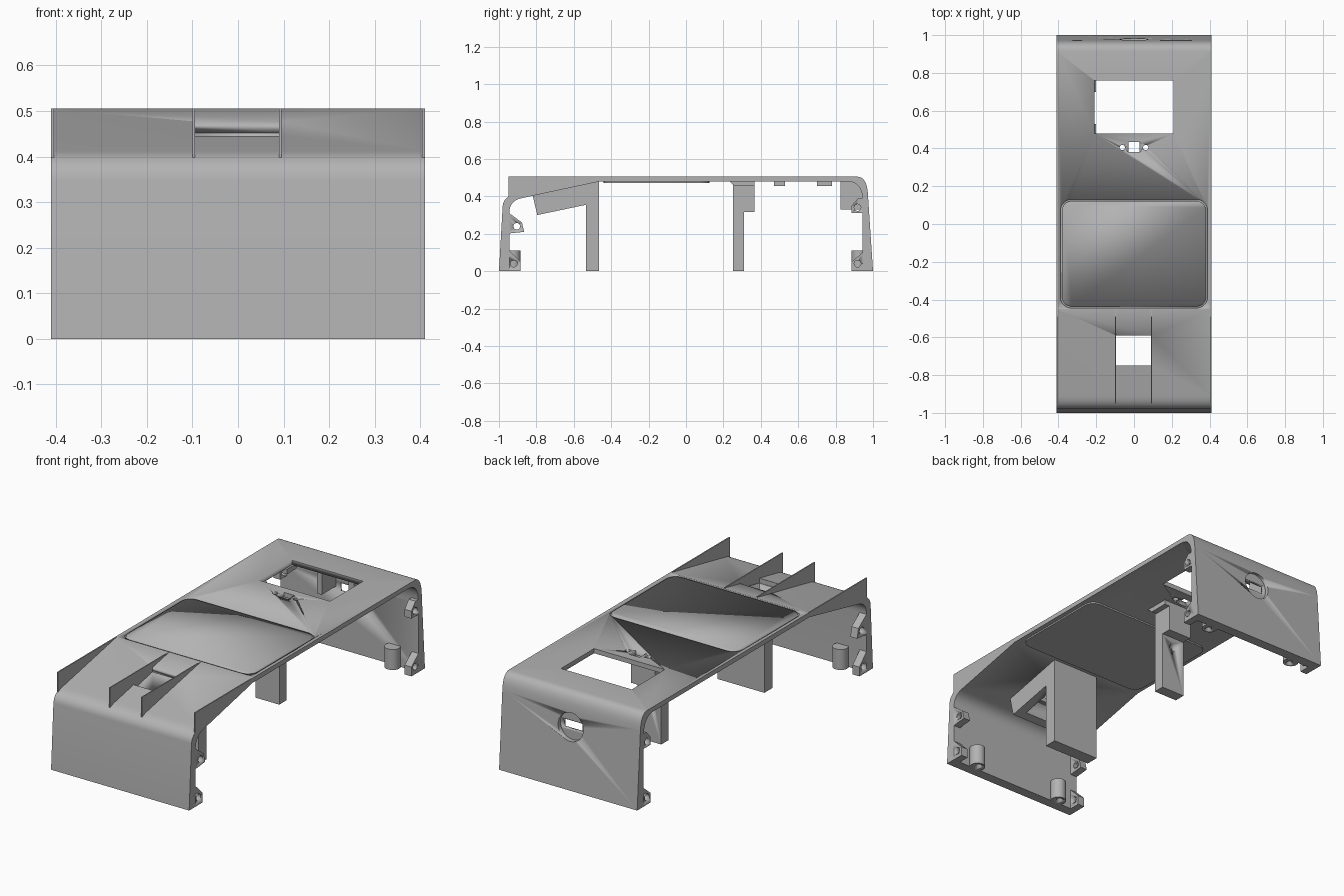
import bpy
import math

if "Cube" in bpy.data.objects:
    bpy.data.objects.remove(bpy.data.objects["Cube"])

grey = bpy.data.materials.new("light grey plastic")
grey.use_nodes = True
GREY = (0.45, 0.45, 0.45, 1)
grey.diffuse_color = GREY
grey.node_tree.nodes["Principled BSDF"].inputs["Base Color"].default_value = GREY


def bend(a, c, b, n=8):
    """Rounded corner from a to b, pulled toward c."""
    return [tuple((1 - t) ** 2 * a[i] + 2 * t * (1 - t) * c[i] + t * t * b[i] for i in (0, 1))
            for t in (k / n for k in range(n + 1))]


def prism(name, outline, lo, hi, axis="x"):
    """Extrude an outline: (y, z) along x, (x, z) along y, or (x, y) along z."""
    place = {"x": lambda u, v, w: (w, u, v),
             "y": lambda u, v, w: (u, w, v),
             "z": lambda u, v, w: (u, v, w)}[axis]
    n = len(outline)
    verts = [place(u, v, w) for w in (lo, hi) for u, v in outline]
    faces = [list(range(n)), list(range(n, 2 * n))]
    faces += [(i, (i + 1) % n, (i + 1) % n + n, i + n) for i in range(n)]
    mesh = bpy.data.meshes.new(name)
    mesh.from_pydata(verts, [], faces)
    mesh.materials.append(grey)
    obj = bpy.data.objects.new(name, mesh)
    bpy.context.collection.objects.link(obj)
    select(obj)
    bpy.ops.object.mode_set(mode="EDIT")
    bpy.ops.mesh.select_all(action="SELECT")
    bpy.ops.mesh.normals_make_consistent(inside=False)
    bpy.ops.object.mode_set(mode="OBJECT")
    bpy.ops.object.shade_smooth_by_angle(angle=math.radians(25))
    return obj


def select(obj):
    bpy.ops.object.select_all(action="DESELECT")
    obj.select_set(True)
    bpy.context.view_layer.objects.active = obj


def rect(u0, u1, v0, v1):
    return [(u0, v0), (u1, v0), (u1, v1), (u0, v1)]


def circle(u, v, r, n=24):
    return [(u + r * math.cos(2 * math.pi * k / n), v + r * math.sin(2 * math.pi * k / n))
            for k in range(n)]


def rounded(hx, y0, y1, r):
    pts = []
    for cx, cy, start in ((hx - r, y1 - r, 0), (r - hx, y1 - r, 90),
                          (r - hx, y0 + r, 180), (hx - r, y0 + r, 270)):
        for k in range(6):
            a = math.radians(start + 18 * k)
            pts.append((cx + r * math.cos(a), cy + r * math.sin(a)))
    return pts


def cut(obj, *cutters):
    for cutter in cutters:
        mod = obj.modifiers.new("cut", "BOOLEAN")
        mod.operation = "DIFFERENCE"
        mod.solver = "EXACT"
        mod.object = cutter
        select(obj)
        bpy.ops.object.modifier_apply(modifier=mod.name)
        bpy.data.objects.remove(cutter)


HALF = 0.41
TOP = 0.505

# Bent shell: front wall, sloped deck, flat top, back wall
outer = [(-1, 0)] + bend((-0.98, 0.35), (-0.975, 0.40), (-0.91, 0.413))
outer += [(-0.45, TOP)] + bend((0.915, TOP), (0.965, TOP), (0.972, 0.42)) + [(1, 0)]
inner = [(0.945, 0)] + bend((0.945, 0.37), (0.945, 0.48), (0.86, 0.48))
inner += [(-0.46, 0.48)] + bend((-0.87, 0.392), (-0.945, 0.38), (-0.945, 0.31)) + [(-0.945, 0)]
shell = prism("shell", outer + inner, -HALF, HALF)

# Openings in the top, the deck and the back wall
cut(shell,
    prism("window_cutter", rect(-0.21, 0.21, 0.48, 0.76), 0.4, 0.6, "z"),
    prism("button_cutter", rect(-0.03, 0.03, 0.38, 0.435), 0.4, 0.6, "z"),
    prism("left_pin_cutter", circle(0.062, 0.405, 0.014), 0.4, 0.6, "z"),
    prism("right_pin_cutter", circle(-0.062, 0.405, 0.014), 0.4, 0.6, "z"),
    prism("deck_cutter", rect(-0.095, 0.09, -0.75, -0.59), 0.3, 0.6, "z"),
    prism("socket_cutter", circle(0, 0.33, 0.075, 32), 0.958, 1.1, "y"),
    prism("slot_cutter", rect(-0.055, 0.055, 0.31, 0.355), 0.9, 1.1, "y"))

# Shallow rounded groove that frames the top panel
groove = prism("groove_cutter", rounded(0.39, -0.445, 0.13, 0.06), 0.497, 0.55, "z")
cut(groove, prism("groove_core", rounded(0.382, -0.437, 0.122, 0.052), 0.45, 0.6, "z"))
cut(shell, groove)
prism("panel_backing", rounded(0.385, -0.44, 0.125, 0.055), 0.472, 0.485, "z")

# Four thin fins that carry the top line over the deck
fin = [(-0.95, 0.392), (-0.45, 0.497), (-0.45, TOP), (-0.95, TOP)]
for name, x in (("right_outer_fin", -HALF), ("right_inner_fin", -0.1),
                ("left_inner_fin", 0.09), ("left_outer_fin", HALF - 0.006)):
    prism(name, fin, x, x + 0.006)

# Screw bosses at the side edges and round posts on the walls
lower_front = [(-0.985, 0), (-0.885, 0), (-0.885, 0.05), (-0.945, 0.11), (-0.985, 0.11)]
upper_front = [(-0.96, 0.2), (-0.865, 0.21), (-0.877, 0.26), (-0.945, 0.31), (-0.96, 0.31)]
lower_back = [(0.98, 0), (0.885, 0), (0.885, 0.05), (0.945, 0.1), (0.98, 0.1)]
upper_back = [(0.96, 0.31), (0.885, 0.31), (0.885, 0.35), (0.92, 0.39), (0.96, 0.39)]
bosses = (("lower_front_boss", lower_front, -0.92, 0.04),
          ("upper_front_boss", upper_front, -0.905, 0.24),
          ("lower_back_boss", lower_back, 0.917, 0.04),
          ("upper_back_boss", upper_back, 0.917, 0.34))
for side, s in (("left", 1), ("right", -1)):
    a, b = sorted((s * (HALF - 0.04), s * HALF))
    for name, outline, y, z in bosses:
        boss = prism(f"{side}_{name}", outline, a, b)
        cut(boss, prism("screw_cutter", circle(y, z, 0.018, 16), a - 0.1, b + 0.1))
    for end, y in (("front", -0.925), ("back", 0.925)):
        post = prism(f"{side}_{end}_post", circle(s * 0.27, y, 0.04), 0, 0.11, "z")
        cut(post, prism("post_cutter", circle(s * 0.27, y + (0.012 if y < 0 else -0.012), 0.017, 16),
                        -0.1, 0.08, "z"))
    # Plates beside the socket
    a, b = sorted((s * 0.08, s * 0.11))
    prism(f"{side}_socket_plate", rect(0.825, 0.95, 0.33, 0.485), a, b)

# Front holder under the deck, open through the middle, with a wide upright
holder = prism("front_holder", [(-0.82, 0.405), (-0.795, 0.30), (-0.5, 0.362),
                                (-0.5, 0.475)], -0.14, 0.14)
cut(holder, prism("holder_cutter", rect(-0.095, 0.09, -0.75, -0.59), 0.2, 0.6, "z"))
prism("front_upright", rect(-0.535, -0.465, 0, 0.481), -0.14, 0.14)

# Rear leg with a stepped block and a flared head
leg = prism("rear_leg", [(0.25, 0), (0.31, 0), (0.31, 0.315), (0.365, 0.315),
                         (0.365, 0.485), (0.25, 0.485)], -0.07, 0.07)
cut(leg, prism("leg_hole_cutter", circle(0, 0.26, 0.02, 16), 0.28, 0.4, "y"))
prism("leg_head", [(0.23, 0.482), (0.26, 0.455), (0.365, 0.455), (0.365, 0.482)], -0.1, 0.1)

# Clips under the right edge of the window
for name, y0, y1 in (("front_clip", 0.47, 0.53), ("back_clip", 0.70, 0.78)):
    prism(name, rect(y0, y1, 0.455, 0.482), -0.23, -0.2)
